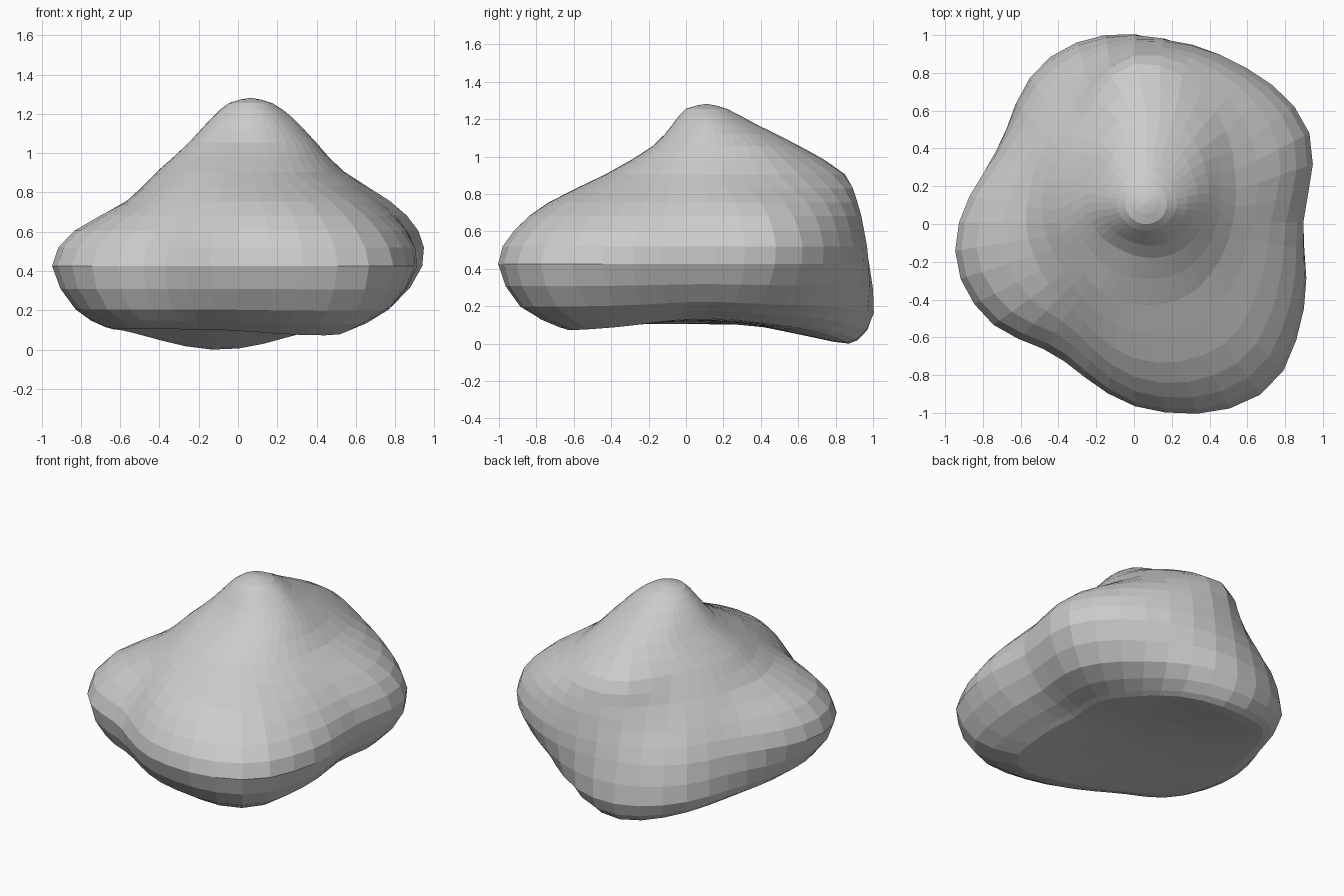
import bpy, bmesh, math

if "Cube" in bpy.data.objects:
    bpy.data.objects.remove(bpy.data.objects["Cube"])

# Directions (degrees) of the rock's main bulges and hollows
ANG = [0, 28, 58, 90, 118, 150, 190, 212, 240, 275, 308, 332]

# Contours: (height, centre x, centre y, radius per direction)
C1 = [.52, .60, .70, .90, .90, .74, .66, .66, .60, .65, .80, .64]
TOP = [.33, .36, .43, .50, .42, .33, .31, .30, .28, .29, .31, .32]
RINGS = [
    (.115, 0, 0, [.02] * 12),
    (.11, 0, 0, [r * .45 for r in C1]),
    (.10, 0, 0, [r * .86 for r in C1]),
    (.11, 0, 0, C1),
    (.20, 0, 0, [.75, .86, .89, .995, .98, .82, .84, .84, .74, .87, 1.02, .86]),
    (.42, 0, 0, [.89, 1.03, 1.0, .97, .92, .81, .965, .94, .82, 1.0, 1.13, 1.01]),
    (.60, 0, 0, [.86, 1.01, .98, .935, .81, .72, .85, .82, .72, .92, 1.02, .93]),
    (.75, 0, 0, [.72, .86, .91, .90, .71, .60, .57, .56, .58, .74, .80, .74]),
    (.90, 0, 0, [.52, .60, .75, .84, .60, .47, .39, .37, .40, .44, .48, .49]),
    (1.05, .06, .10, TOP),
    (1.17, .06, .10, [.22, .22, .23, .26, .23, .21, .20, .19, .18, .18, .19, .20]),
    (1.25, .06, .10, [.11] * 12),
    (1.275, .06, .10, [.01] * 12),
]
SIDES, STEPS = 40, 2


def hermite(p0, p1, p2, p3, x0, x1, x2, x3, x):
    """Smooth curve through uneven samples."""
    h = x2 - x1
    t = (x - x1) / h
    m1, m2 = (p2 - p0) / (x2 - x0) * h, (p3 - p1) / (x3 - x1) * h
    return ((2*t**3 - 3*t**2 + 1) * p1 + (t**3 - 2*t**2 + t) * m1
            + (3*t**2 - 2*t**3) * p2 + (t**3 - t**2) * m2)


def radius(radii, a):
    n = len(ANG)
    i = max(k for k in range(n) if ANG[k] <= a)
    xs = [ANG[k % n] + 360 * (k // n) for k in range(i - 1, i + 3)]
    return hermite(*[radii[k % n] for k in range(i - 1, i + 3)], *xs, a)


def bump(x, y, px, py, size):
    return math.exp(-((x - px)**2 + (y - py)**2) / size**2)


def ring_points(z, cx, cy, radii):
    pts = []
    for s in range(SIDES):
        a = 360 * s / SIDES
        r = radius(radii, a)
        x, y = cx + r * math.cos(math.radians(a)), cy + r * math.sin(math.radians(a))
        # underside: low lip at the back, foot at front right, arch on the right
        sag = (.1 * bump(x, y, -.1, .86, .4) + .03 * bump(x, y, .4, -.6, .35)
               - .04 * bump(x, y, .65, .1, .3))
        pts.append((x, y, z - sag * max(0, min(1, (.3 - z) / .19))))
    return pts


# Rock body: contours lofted into one closed surface
rows = [ring_points(*r) for r in RINGS]
grid = []
for i in range(len(rows) - 1):
    near = [rows[max(0, min(len(rows) - 1, k))] for k in range(i - 1, i + 3)]
    for j in range(STEPS):
        grid.append([[hermite(*[n[s][c] for n in near], 0, 1, 2, 3, 1 + j / STEPS)
                      for c in range(3)] for s in range(SIDES)])
grid.append(rows[-1])

bm = bmesh.new()
vs = [[bm.verts.new(p) for p in row] for row in grid]
for a, b in zip(vs, vs[1:]):
    for s in range(SIDES):
        t = (s + 1) % SIDES
        bm.faces.new((a[s], a[t], b[t], b[s]))
bm.faces.new(vs[0][::-1])
bm.faces.new(vs[-1])
bmesh.ops.recalc_face_normals(bm, faces=bm.faces)

# Stand on the ground, centred
for c in range(3):
    lo = min(v.co[c] for v in bm.verts)
    hi = max(v.co[c] for v in bm.verts)
    shift = lo if c == 2 else (lo + hi) / 2
    for v in bm.verts:
        v.co[c] -= shift
mesh = bpy.data.meshes.new("rock")
bm.to_mesh(mesh)
bm.free()
rock = bpy.data.objects.new("rock", mesh)
bpy.context.collection.objects.link(rock)
